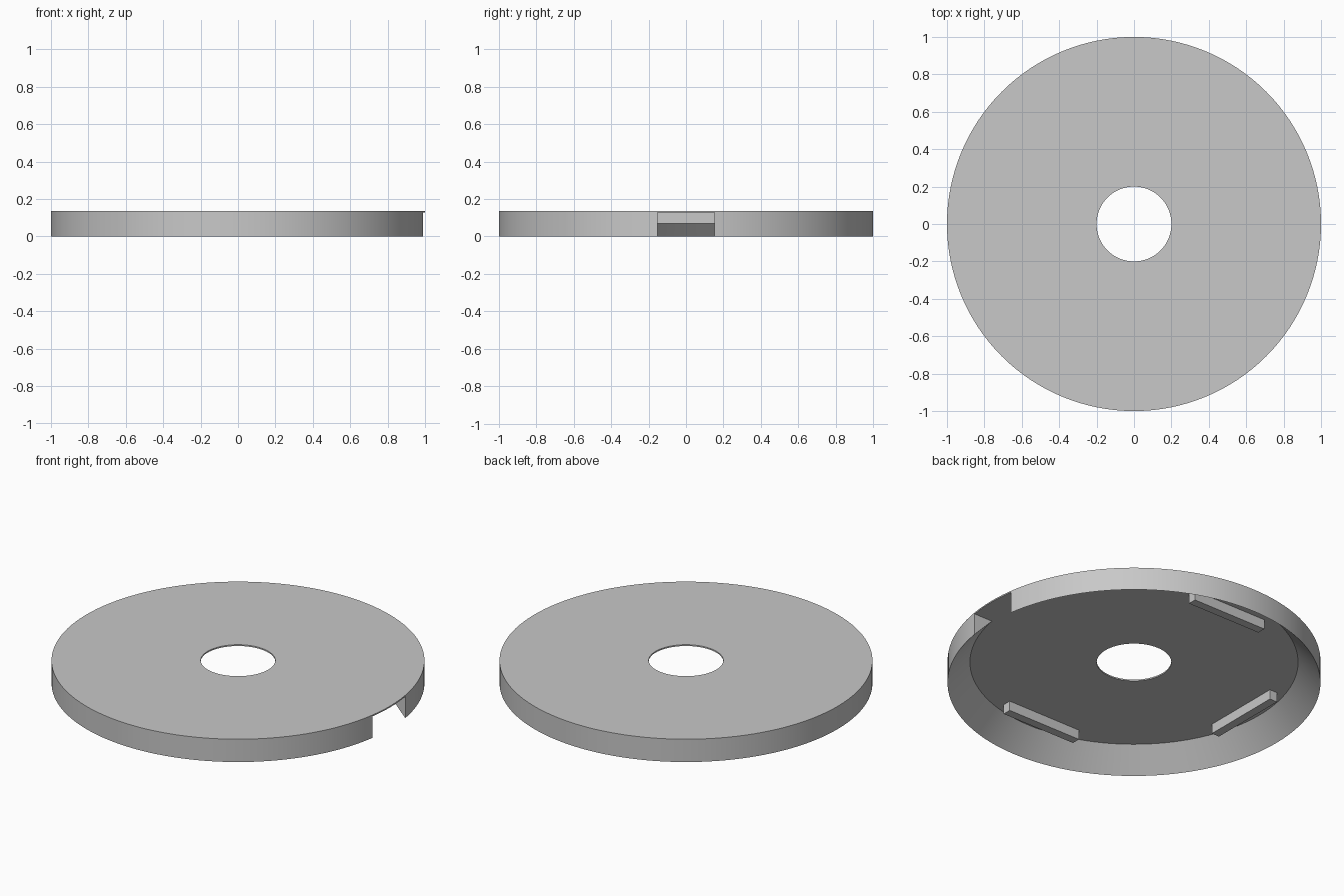
import bpy, bmesh, math
from mathutils import Matrix

if "Cube" in bpy.data.objects:
    bpy.data.objects.remove(bpy.data.objects["Cube"])

HEIGHT, UNDERSIDE = 0.135, 0.127
OUTER, INNER, HOLE = 1.0, 0.88, 0.2
SEGMENTS = 128

grey = bpy.data.materials.new("plain_grey")
grey.use_nodes = True
grey.diffuse_color = (0.58, 0.58, 0.58, 1)
grey.node_tree.nodes["Principled BSDF"].inputs["Base Color"].default_value = grey.diffuse_color


def finish(name, bm):
    bmesh.ops.recalc_face_normals(bm, faces=bm.faces)
    mesh = bpy.data.meshes.new(name)
    bm.to_mesh(mesh)
    bm.free()
    mesh.materials.append(grey)
    obj = bpy.data.objects.new(name, mesh)
    bpy.context.collection.objects.link(obj)
    return obj


def lathe(name, profile):
    """Turn a closed (radius, z) profile around the z axis."""
    bm = bmesh.new()
    rings = []
    for i in range(SEGMENTS):
        a = math.tau * i / SEGMENTS
        rings.append([bm.verts.new((r * math.cos(a), r * math.sin(a), z)) for r, z in profile])
    n = len(profile)
    for i, ring in enumerate(rings):
        after = rings[(i + 1) % SEGMENTS]
        for j in range(n):
            k = (j + 1) % n
            bm.faces.new((ring[j], after[j], after[k], ring[k]))
    return finish(name, bm)


def box(name, size, centre, turn=0.0):
    bm = bmesh.new()
    bmesh.ops.create_cube(bm, size=1)
    place = Matrix.Rotation(turn, 4, "Z") @ Matrix.Translation(centre) @ Matrix.Diagonal((*size, 1))
    bmesh.ops.transform(bm, matrix=place, verts=bm.verts)
    return finish(name, bm)


def smooth(obj):
    bpy.ops.object.select_all(action="DESELECT")
    obj.select_set(True)
    bpy.context.view_layer.objects.active = obj
    bpy.ops.object.shade_smooth_by_angle(angle=math.radians(30))


# Thin top plate with a round centre hole
plate = lathe("top_plate", [(HOLE, UNDERSIDE), (OUTER, UNDERSIDE), (OUTER, HEIGHT), (HOLE, HEIGHT)])
smooth(plate)

# Rim: upright outside, sloping inside
rim = lathe("rim", [(OUTER, 0), (OUTER, UNDERSIDE), (INNER, UNDERSIDE)])

# Notch through the rim on the left side
cutter = box("notch_cutter", (0.5, 0.305, 0.6), (1.0, 0, 0.05))
cut = rim.modifiers.new("notch", "BOOLEAN")
cut.operation = "DIFFERENCE"
cut.solver = "EXACT"
cut.object = cutter
bpy.context.view_layer.objects.active = rim
rim.select_set(True)
bpy.ops.object.modifier_apply(modifier=cut.name)
bpy.data.objects.remove(cutter)
smooth(rim)

# Locating bars under the plate, on the three sides without the notch
BAR_BOTTOM = 0.07
for name, turn in (("back_bar", 90), ("right_bar", 180), ("front_bar", 270)):
    box(name, (0.05, 0.485, UNDERSIDE - BAR_BOTTOM),
        (0.773, 0, (UNDERSIDE + BAR_BOTTOM) / 2), math.radians(turn))
